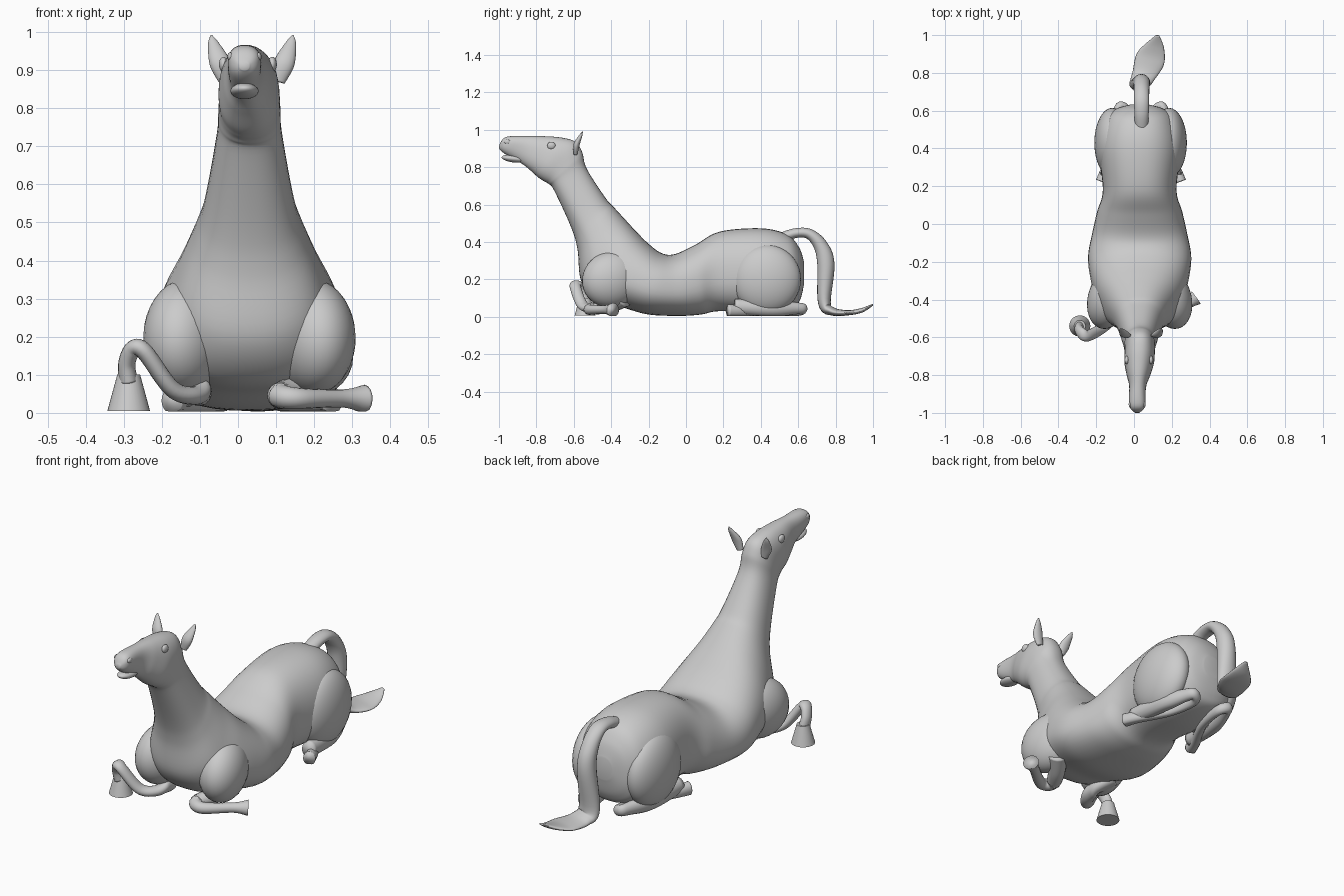
import bpy, bmesh, math
from mathutils import Vector

if "Cube" in bpy.data.objects:
    bpy.data.objects.remove(bpy.data.objects["Cube"])


def spline(rows, n=7):
    """Catmull-Rom interpolation of equal-length tuples."""
    out = []
    for i in range(len(rows) - 1):
        a, b = rows[max(i - 1, 0)], rows[i]
        c, d = rows[i + 1], rows[min(i + 2, len(rows) - 1)]
        for k in range(n):
            t = k / n
            out.append([0.5 * (2 * q + (r - p) * t + (2 * p - 5 * q + 4 * r - s) * t * t
                               + (3 * q - p - 3 * r + s) * t ** 3)
                        for p, q, r, s in zip(a, b, c, d)])
    return out + [list(rows[-1])]


def skin(name, rings):
    """Joins rings of points into a closed smooth mesh."""
    bm = bmesh.new()
    vs = [[bm.verts.new(p) for p in r] for r in rings]
    m = len(vs[0])
    for a, b in zip(vs, vs[1:]):
        for i in range(m):
            j = (i + 1) % m
            bm.faces.new((a[i], a[j], b[j], b[i]))
    bm.faces.new(vs[0])
    bm.faces.new(vs[-1])
    bmesh.ops.recalc_face_normals(bm, faces=bm.faces)
    me = bpy.data.meshes.new(name)
    bm.to_mesh(me)
    bm.free()
    for f in me.polygons:
        f.use_smooth = True
    ob = bpy.data.objects.new(name, me)
    bpy.context.collection.objects.link(ob)


def power(v, p):
    return math.copysign(abs(v) ** p, v)


def profile_loft(name, rows, sides=40):
    """Rows: top y, top z, bottom y, bottom z, half width."""
    rings = []
    for ty, tz, by, bz, hw in spline(rows):
        head = min(max((-ty - .6) / .3, 0), 1)
        cx, low = .03 - .013 * head, .43 + .15 * head
        ring = []
        for i in range(sides):
            t = 2 * math.pi * i / sides
            c, s = power(math.cos(t), .87), power(math.sin(t), .87)
            h = low + (1 - low if c > 0 else low) * c
            ring.append((cx + hw * s, by + (ty - by) * h, bz + (tz - bz) * h))
        rings.append(ring)
    skin(name, rings)


def tube(name, rows, ref, flat=None, sides=16):
    """Rows: x, y, z, radius along ref, then radius across unless flat is given."""
    pts = spline(rows)
    pos = [Vector(p[:3]) for p in pts]
    rings = []
    for i, p in enumerate(pts):
        t = (pos[min(i + 1, len(pos) - 1)] - pos[max(i - 1, 0)]).normalized()
        u = Vector(ref)
        u = (u - t * u.dot(t)).normalized()
        v = t.cross(u)
        r2 = p[3] * flat if flat else p[4]
        ring = []
        for k in range(sides):
            a = 2 * math.pi * k / sides
            q = pos[i] + u * p[3] * math.cos(a) + v * r2 * math.sin(a)
            q.z = max(q.z, 0.004)
            ring.append(q)
        rings.append(ring)
    skin(name, rings)


def ball(name, loc, size, rot=(0, 0, 0)):
    bpy.ops.mesh.primitive_uv_sphere_add(segments=32, ring_count=20, location=loc, rotation=rot)
    ob = bpy.context.object
    ob.name, ob.scale = name, size
    bpy.ops.object.shade_smooth()


# Torso, neck and head in one loft, from rump to muzzle
profile_loft("body", [
    (.632, .29, .632, .18, .05),
    (.605, .37, .61, .09, .13),
    (.54, .44, .56, .04, .185),
    (.40, .473, .40, .02, .215),
    (.18, .455, .18, .03, .195),
    (.05, .385, .08, .012, .225),
    (-.06, .335, -.03, .005, .25),
    (-.13, .34, -.2, .012, .273),
    (-.20, .39, -.34, .05, .262),
    (-.27, .46, -.47, .085, .235),
    (-.33, .525, -.56, .19, .19),
    (-.385, .585, -.58, .36, .145),
    (-.43, .635, -.615, .48, .118),
    (-.53, .79, -.705, .675, .086),
    (-.555, .88, -.735, .71, .082),
    (-.59, .935, -.76, .725, .08),
    (-.66, .957, -.79, .745, .078),
    (-.75, .965, -.835, .785, .063),
    (-.84, .966, -.88, .82, .045),
    (-.96, .962, -.97, .872, .041),
    (-.998, .92, -1.0, .9, .012)])

# Lower lip
ball("lower_lip", (.017, -.92, .845), (.037, .066, .02), (-.12, 0, 0))

# Paired parts
for side, s in (("left", -1), ("right", 1)):
    ball(f"{side}_haunch", (.035 + s * .15, .43, .2), (.095, .185, .185))
    ball(f"{side}_shoulder", (.03 + s * .165, -.395, .2), (.11, .165, .15), (.35, 0, s * .25))
    ball(f"{side}_eye", (.026 + s * .064, -.72, .915), (.012, .022, .02))
    ball(f"{side}_nostril", (.017 + s * .036, -.955, .935), (.009, .018, .012))
    x = .037
    tube(f"{side}_ear", [
        (x + s * .068, -.59, .87, .018),
        (x + s * .085, -.585, .92, .027),
        (x + s * .102, -.562, .97, .014),
        (x + s * .107, -.553, .992, .002)], (1, 0, 0), .6)

    # Folded hind leg: shin back to the hock, cannon forward to the hoof
    tube(f"{side}_hind_leg", [
        (x + s * .18, .26, .055, .04),
        (x + s * .16, .46, .045, .045),
        (x + s * .125, .59, .045, .032),
        (x + s * .105, .625, .042, .028),
        (x + s * .075, .59, .03, .026),
        (x + s * .10, .45, .026, .024),
        (x + s * .18, .30, .03, .03),
        (x + s * .21, .225, .032, .035)], (0, .2, 1), .85)

# Left foreleg, raised at the fetlock with the hoof hanging to the ground
tube("left_foreleg", [
    (-.15, -.33, .10, .05), (-.10, -.42, .06, .04),
    (-.12, -.50, .045, .032), (-.175, -.555, .065, .03),
    (-.245, -.592, .16, .03), (-.275, -.58, .168, .03),
    (-.292, -.56, .13, .03), (-.288, -.548, .085, .033)], (0, 1, 0), .75)
bpy.ops.mesh.primitive_cone_add(vertices=32, radius1=.056, radius2=.03, depth=.095,
                                location=(-.287, -.54, .053))
bpy.context.object.name = "left_front_hoof"
bpy.ops.object.shade_smooth_by_angle()

# Right foreleg, folded flat on the ground
tube("right_foreleg", [
    (.21, -.33, .10, .05), (.15, -.41, .06, .042),
    (.11, -.49, .045, .035), (.16, -.515, .038, .029),
    (.275, -.43, .038, .025), (.33, -.39, .036, .04)], (0, 1, 0), .95)

# Tail: arches up, hangs down and fans out along the ground
tube("tail", [
    (.04, .51, .42, .035, .03), (.04, .585, .447, .038, .026),
    (.04, .66, .442, .04, .028), (.04, .72, .38, .042, .038),
    (.04, .748, .28, .046, .046), (.03, .74, .075, .055, .034),
    (.05, .785, .028, .062, .022), (.085, .87, .022, .078, .014),
    (.11, .94, .035, .052, .012), (.125, .998, .064, .01, .005)], (1, 0, 0), None, 20)
